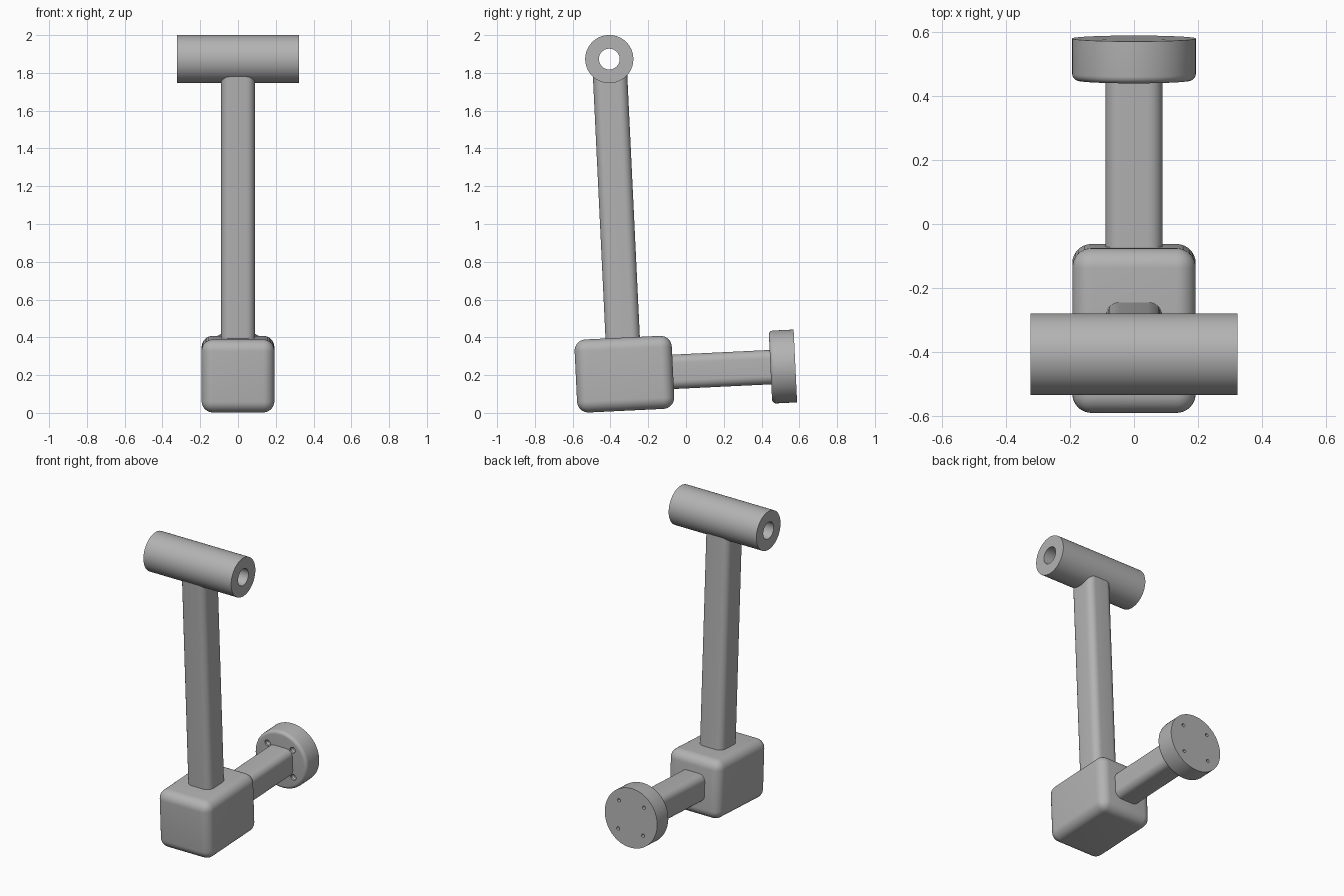
import bpy, bmesh
from math import radians, cos, sin
from mathutils import Matrix, Vector

cube = bpy.data.objects.get("Cube")
if cube:
    bpy.data.objects.remove(cube)

grey = bpy.data.materials.new("grey metal")
grey.use_nodes = True
color = (0.45, 0.45, 0.45, 1)
grey.diffuse_color = color
grey.node_tree.nodes["Principled BSDF"].inputs["Base Color"].default_value = color

# The whole assembly leans back slightly about the block centre
LEAN = Matrix.Translation((0, -0.326, 0.205)) @ Matrix.Rotation(radians(2.75), 4, 'X')
TO_BACK = Matrix.Rotation(radians(-90), 4, 'X')
TO_SIDE = Matrix.Rotation(radians(90), 4, 'Y')


def finish(name, bm, local):
    bmesh.ops.recalc_face_normals(bm, faces=bm.faces)
    mesh = bpy.data.meshes.new(name)
    bm.to_mesh(mesh)
    bm.free()
    mesh.materials.append(grey)
    obj = bpy.data.objects.new(name, mesh)
    bpy.context.collection.objects.link(obj)
    obj.matrix_world = LEAN @ local
    return obj


def smooth(obj):
    bpy.ops.object.select_all(action='DESELECT')
    bpy.context.view_layer.objects.active = obj
    obj.select_set(True)
    bpy.ops.object.shade_smooth_by_angle(angle=radians(30))


def rounded_box(name, size, start, radius, local, long_edges_only=False):
    """Box along local z from start, with rounded edges."""
    bm = bmesh.new()
    centre = Matrix.Translation((0, 0, start + size[2] / 2))
    bmesh.ops.create_cube(bm, size=1, matrix=centre @ Matrix.Diagonal((*size, 1)))
    edges = [e for e in bm.edges if not long_edges_only
             or abs(e.verts[0].co.z - e.verts[1].co.z) > 0.01]
    bmesh.ops.bevel(bm, geom=edges, offset=radius, segments=8,
                    profile=0.5, affect='EDGES')
    obj = finish(name, bm, local)
    smooth(obj)
    return obj


def lathe(name, profile, local, steps=64, centre=(0, 0)):
    """Closed (radius, height) profile turned about local z."""
    bm = bmesh.new()
    verts = [bm.verts.new((r + centre[0], centre[1], z)) for r, z in profile]
    edges = [bm.edges.new((a, b)) for a, b in zip(verts, verts[1:] + verts[:1])]
    bmesh.ops.spin(bm, geom=verts + edges, cent=(*centre, 0), axis=(0, 0, 1),
                   angle=radians(360), steps=steps, use_merge=True)
    bmesh.ops.remove_doubles(bm, verts=bm.verts, dist=1e-5)
    flat = [e for e in bm.edges if not e.link_faces]
    bmesh.ops.delete(bm, geom=flat, context='EDGES')
    return finish(name, bm, local)


# Block and the two square bars
rounded_box("corner_block", (0.385, 0.515, 0.387), -0.1935, 0.06, Matrix())
rounded_box("upright_bar", (0.178, 0.182, 1.5), 0.1, 0.045, Matrix(), True)
rounded_box("rear_arm", (0.178, 0.182, 0.58), 0.2, 0.045, TO_BACK, True)

# Cross tube with a through bore
tube = lathe("cross_tube", [(0.055, -0.323), (0.1275, -0.323), (0.1275, 0.323), (0.055, 0.323)],
             Matrix.Translation((0, 0, 1.67)) @ TO_SIDE)
smooth(tube)

# Mounting flange with a rounded inner rim
NEAR, FAR, RADIUS, ROUND = 0.774, 0.906, 0.193, 0.022
rim = [(RADIUS - ROUND + ROUND * sin(radians(a)), NEAR + ROUND - ROUND * cos(radians(a)))
       for a in range(0, 91, 15)]
flange = lathe("mounting_flange", [(0, NEAR)] + rim + [(RADIUS, FAR), (0, FAR)], TO_BACK)

# Four countersunk screw holes
for sx in (-1, 1):
    for sy in (-1, 1):
        cutter = lathe("hole_cutter",
                       [(0, NEAR - 0.01), (0.02, NEAR - 0.01), (0.02, NEAR + 0.012),
                        (0.011, NEAR + 0.021), (0.011, FAR + 0.01), (0, FAR + 0.01)],
                       TO_BACK, 20, (0.092 * sx, 0.092 * sy))
        cutter.hide_render = True
        cut = flange.modifiers.new("hole", 'BOOLEAN')
        cut.operation = 'DIFFERENCE'
        cut.solver = 'EXACT'
        cut.object = cutter
        bpy.context.view_layer.objects.active = flange
        bpy.ops.object.modifier_apply(modifier=cut.name)
        bpy.data.objects.remove(cutter)
smooth(flange)
